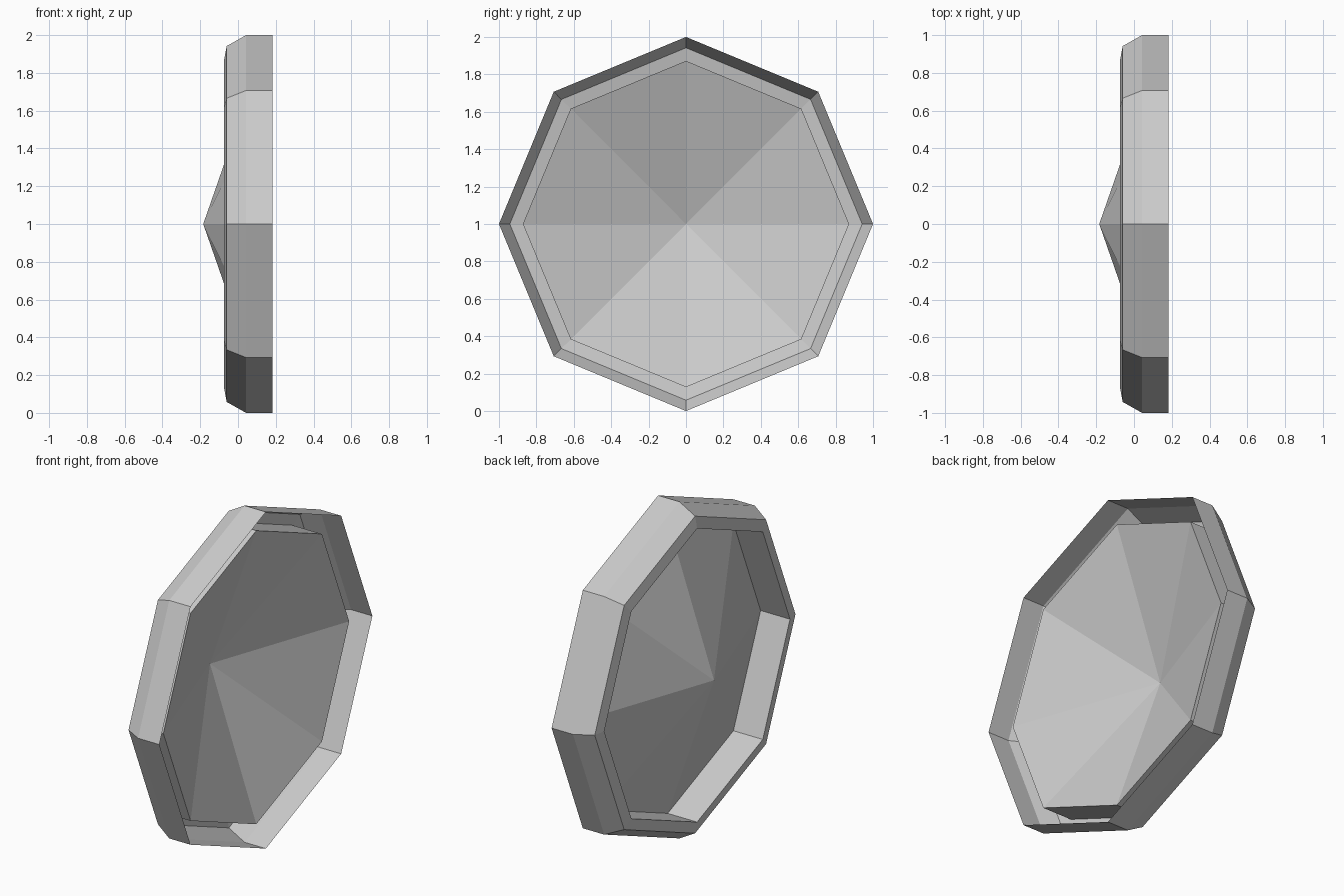
import bpy, bmesh
from math import sin, cos, pi

if "Cube" in bpy.data.objects:
    bpy.data.objects.remove(bpy.data.objects["Cube"])

SIDES = 8

# Radial section as (x, radius): outer wall, chamfer, front lip, inner wall, cone apex
PROFILE = [(0.183, 1.0), (0.043, 1.0), (-0.06, 0.942), (-0.073, 0.872),
           (0.12, 0.872), (-0.184, 0.0)]


def ring(bm, x, r):
    if r == 0:
        return [bm.verts.new((x, 0, 0))]
    return [bm.verts.new((x, r * cos(2 * pi * i / SIDES), r * sin(2 * pi * i / SIDES)))
            for i in range(SIDES)]


def lathe(name, profile):
    """Spin a section about the x axis with flat sides."""
    bm = bmesh.new()
    rings = [ring(bm, x, r) for x, r in profile]
    for a, b in zip(rings, rings[1:]):
        for i in range(SIDES):
            j = (i + 1) % SIDES
            if len(b) == 1:
                bm.faces.new((a[i], a[j], b[0]))
            else:
                bm.faces.new((a[i], a[j], b[j], b[i]))
    bmesh.ops.recalc_face_normals(bm, faces=bm.faces)
    mesh = bpy.data.meshes.new(name)
    bm.to_mesh(mesh)
    bm.free()
    obj = bpy.data.objects.new(name, mesh)
    obj.location.z = 1
    bpy.context.collection.objects.link(obj)
    return obj


# Open-backed octagonal lamp shell with a conical reflector
lathe("lamp_dish", PROFILE)
